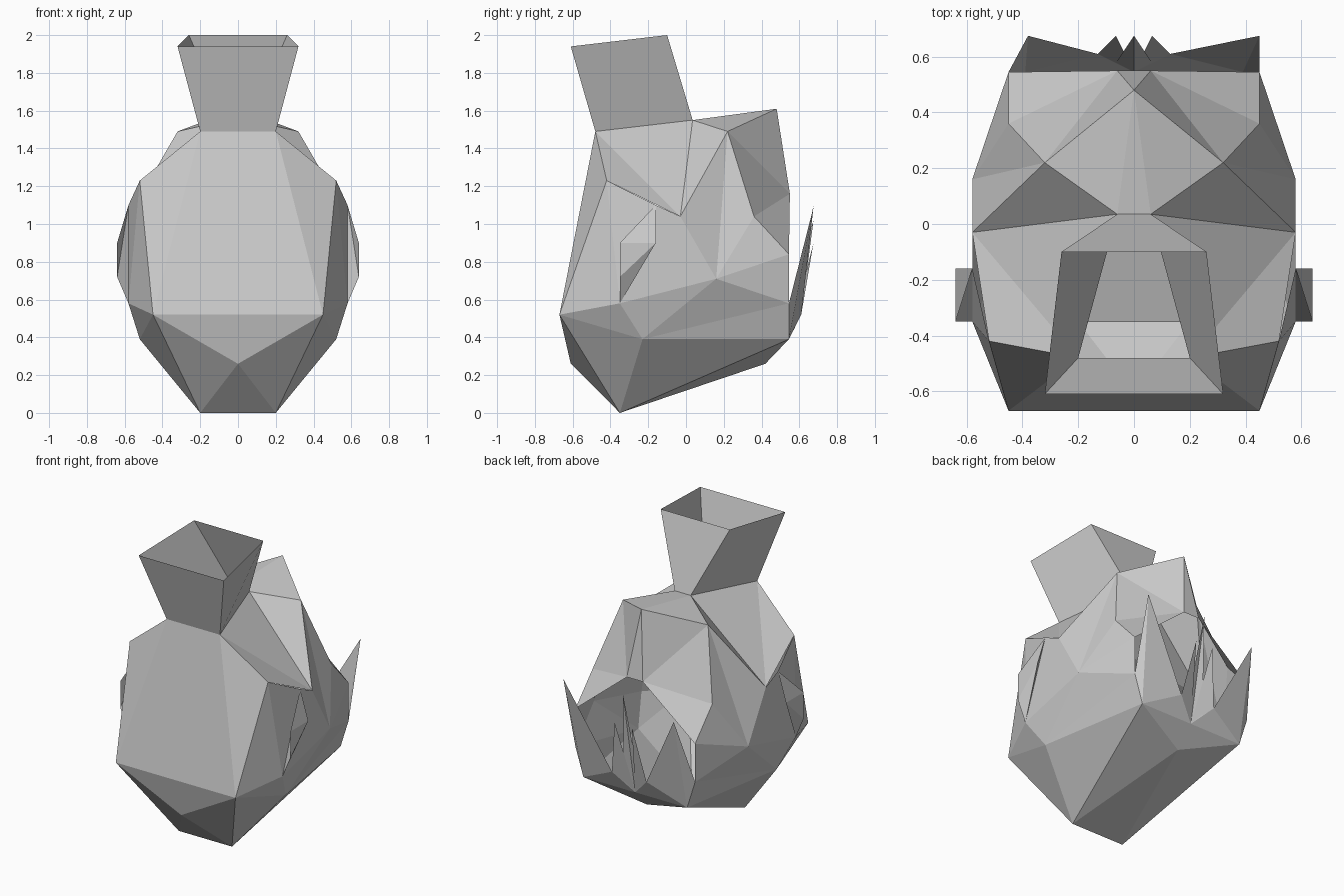
import bpy, bmesh

if "Cube" in bpy.data.objects:
    bpy.data.objects.remove(bpy.data.objects["Cube"])

# Capital letter = point on the +x side, small letter = its mirror image.
P = {
    # crown
    'A': (.20, -.48, 1.49), 'B': (.06, .035, 1.55), 'C': (.32, .22, 1.49), 'D': (0, .48, 1.61),
    # sides
    'E': (.52, -.42, 1.23), 'F': (.58, -.16, 1.10), 'G': (.58, -.03, 1.04), 'H': (.58, .16, .71),
    'I': (.58, -.35, .58), 'J': (.52, -.23, .39), 'K': (.45, -.67, .52),
    # opening edge
    'L': (.45, .36, 1.04), 'M': (.45, .545, .84), 'N': (.06, .55, 1.16), 'O': (.45, .545, .58),
    # chin and base
    'Q': (0, -.61, .26), 'R': (.20, -.35, 0), 'S': (0, .42, .26), 'T': (.39, .545, .39),
    'U': (.13, .61, .52), 'V': (0, .545, .39),
    # flared top rim
    'W': (.32, -.61, 1.94), 'X': (.26, -.10, 2.0),
    # ear
    'Y': (.64, -.35, .90), 'Z': (.64, -.16, .90), '1': (.64, -.35, .72),
}


def point(ch, flip):
    x, y, z = P[ch.upper()]
    side = -1 if ch.islower() else 1
    return (x * side * (-1 if flip else 1), y, z)


def link(name, bm):
    bmesh.ops.remove_doubles(bm, verts=bm.verts, dist=1e-4)
    bmesh.ops.recalc_face_normals(bm, faces=bm.faces)
    me = bpy.data.meshes.new(name)
    bm.to_mesh(me)
    bm.free()
    ob = bpy.data.objects.new(name, me)
    bpy.context.collection.objects.link(ob)


def shell(name, paired='', centred='', sides=(False, True)):
    """Flat panels: paired ones appear on both sides, centred ones once."""
    bm = bmesh.new()
    for faces, flips in ((paired, sides), (centred, (False,))):
        for f in faces.split():
            for flip in flips:
                bm.faces.new([bm.verts.new(point(c, flip)) for c in f])
    link(name, bm)


# Main rounded shell, open at the top and at the back
shell('head_shell',
      'AEK AGE AGB BGC GHC CHL LHM HOM HJO JTO HGF HFI HIJ EFI EIK KIJ KJR KRQ JRT RST TUV TVS',
      'AKka QRr RSr KQk')

# Front-lock panels over the face opening
shell('fringe', 'BCD CDN CLN LMN', 'BDb DNn')

# Flared open tube on the crown
shell('topknot', 'ABXW', 'AWwa BXxb')

# Ears standing off the sides
shell('ear', 'FYZ YZ1 1ZI YF1 F1I ZIF')


def spikes(name, tip, *base):
    """Thin pointed blade fanned from a row of base points."""
    bm = bmesh.new()
    for p, q in zip(base, base[1:]):
        bm.faces.new([bm.verts.new(v) for v in (tip, p, q)])
    link(name, bm)


# Two large collar blades with different tips, and two small inner ones
for label, s, tip in (('right', 1, (.45, .675, 1.09)), ('left', -1, (-.38, .675, 1.02))):
    O, T, U = (point(c if s > 0 else c.lower(), False) for c in 'OTU')
    spikes(label + '_large_spike', tip, O, T, U)
    spikes(label + '_small_spike', (s * .065, .675, .9), U, P['V'])

# Centre blade
spikes('centre_spike', (0, .675, 1.1), (-.065, .578, .455), P['V'], (.065, .578, .455))
